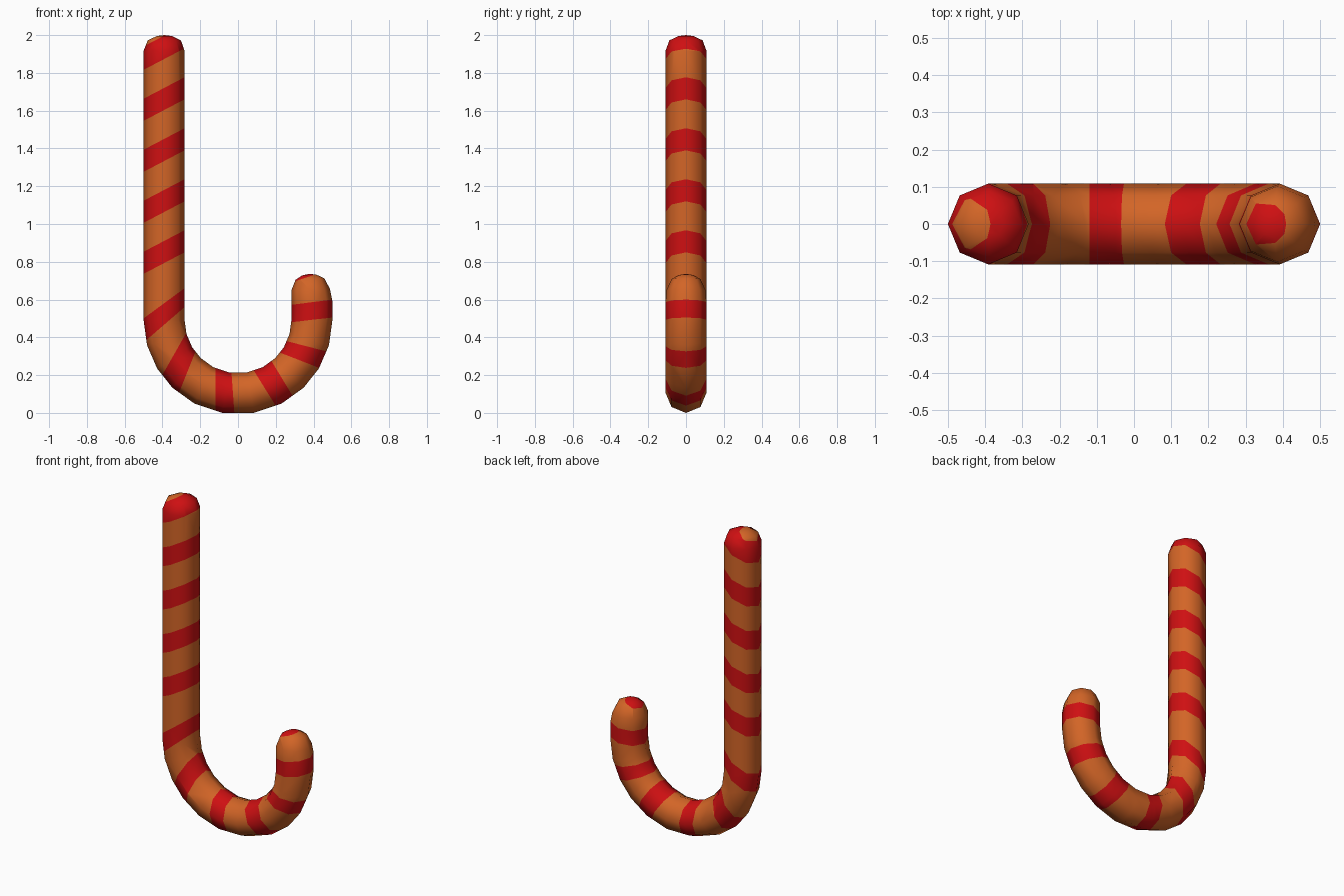
import bpy, bmesh
from math import sin, cos, pi, radians
from mathutils import Vector

cube = bpy.data.objects.get("Cube")
if cube:
    bpy.data.objects.remove(cube)

SIDES = 8
OUTER, INNER, BEND_Z = 0.5, 0.283, 0.493


def material(name, color):
    mat = bpy.data.materials.new(name)
    mat.use_nodes = True
    mat.diffuse_color = color
    mat.node_tree.nodes["Principled BSDF"].inputs["Base Color"].default_value = color
    return mat


def point(x, z):
    return Vector((x, 0, z))


def add_ring(bm, outer, inner):
    """Round cross-section spanning two opposite points of the outline."""
    mid, half = (outer + inner) / 2, (outer - inner) / 2
    side = Vector((0, half.length, 0))
    return [bm.verts.new(mid + half * cos(2 * pi * i / SIDES) + side * sin(2 * pi * i / SIDES))
            for i in range(SIDES)]


# Outline pairs (outer, inner): long shaft, bend, short hooked end
sections = [(point(-0.43, 1.995), point(-0.35, 1.995)),
            (point(-0.478, 1.972), point(-0.302, 1.972)),
            (point(-OUTER, 1.917), point(-INNER, 1.917))]
half_bend = [90, 74.5, 59, 44, 27.5, 9.5]
for deg in [-d for d in half_bend] + half_bend[::-1]:
    direction = point(sin(radians(deg)), -cos(radians(deg)))
    centre = point(0, BEND_Z)
    sections.append((centre + direction * OUTER, centre + direction * INNER))
sections += [(point(OUTER, 0.59), point(INNER, 0.59)),
             (point(0.487, 0.655), point(INNER, 0.65)),
             (point(0.458, 0.712), point(0.305, 0.705)),
             (point(0.415, 0.732), point(0.34, 0.728))]

# Skin the tube and close both domed ends
bm = bmesh.new()
rings = [add_ring(bm, a, b) for a, b in sections]
for r, s in zip(rings, rings[1:]):
    for i in range(SIDES):
        j = (i + 1) % SIDES
        bm.faces.new((r[i], r[j], s[j], s[i]))
for ring, tip in ((rings[0], point(-0.39, 2.0)), (rings[-1], point(0.377, 0.736))):
    pole = bm.verts.new(tip)
    for i in range(SIDES):
        bm.faces.new((ring[i], ring[(i + 1) % SIDES], pole))
bmesh.ops.recalc_face_normals(bm, faces=bm.faces)

# Slanted stripes on the shaft, each a pair of boundary lines
stripes = []
for k in range(5):
    z = 1.873 - 0.27 * k
    low = (point(-OUTER, z - 0.057), point(-INNER, z + 0.057))
    high = tuple(p + point(0, 0.117) for p in low)
    if k == 0:
        high = (point(-0.49, 1.945), point(-0.385, 2.0))
    stripes.append((low, high))

# Stripes around the bend and the red tip
for a, b, c, d in [
        ((-0.5, 0.5), (-0.283, 0.66), (-0.48, 0.39), (-0.283, 0.56)),
        ((-0.395, 0.21), (-0.31, 0.36), (-0.305, 0.125), (-0.225, 0.325)),
        ((-0.12, 0.01), (-0.12, 0.225), (-0.02, 0.01), (-0.035, 0.22)),
        ((0.195, 0.045), (0.077, 0.235), (0.283, 0.1), (0.178, 0.273)),
        ((0.425, 0.24), (0.205, 0.326), (0.47, 0.325), (0.257, 0.38)),
        ((0.5, 0.505), (0.283, 0.48), (0.5, 0.6), (0.283, 0.572)),
        ((0.29, 0.693), (0.41, 0.733), (0.29, 0.8), (0.41, 0.84))]:
    stripes.append(((point(*a), point(*b)), (point(*c), point(*d))))


def normal(line):
    return (line[1] - line[0]).cross(Vector((0, 1, 0))).normalized()


# Cut the stripe borders into the nearby skin
for stripe in stripes:
    for line in stripe:
        x = (line[0].x + line[1].x) / 2
        faces = [f for f in bm.faces if abs(f.calc_center_median().x - x) < 0.25]
        geom = set(faces)
        for f in faces:
            geom.update(f.edges)
            geom.update(f.verts)
        bmesh.ops.bisect_plane(bm, geom=list(geom), dist=0.0005,
                               plane_co=line[0], plane_no=normal(line))


def is_striped(c):
    for low, high in stripes:
        mid = (low[0] + low[1] + high[0] + high[1]) / 4
        between = (c - low[0]).dot(normal(low)) * (c - high[0]).dot(normal(high)) < 0
        if between and (c - mid).length < 0.2:
            return True
    return False


for f in bm.faces:
    f.material_index = int(is_striped(f.calc_center_median()))
    f.smooth = True

mesh = bpy.data.meshes.new("striped_cane")
bm.to_mesh(mesh)
bm.free()
mesh.materials.append(material("orange", (0.65, 0.13, 0.02, 1)))
mesh.materials.append(material("red", (0.62, 0.005, 0.006, 1)))
bpy.context.collection.objects.link(bpy.data.objects.new("striped_cane", mesh))
